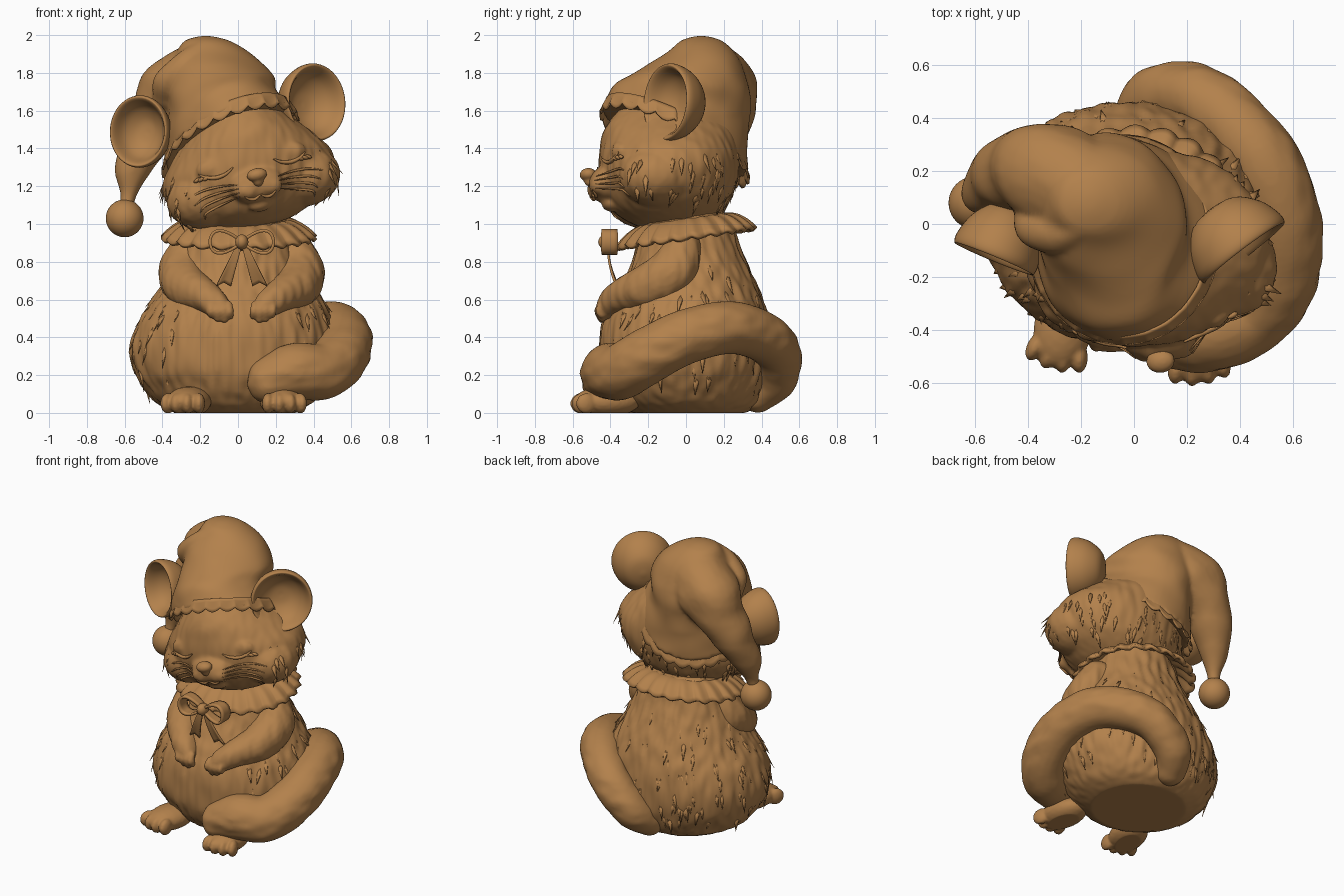
import bpy, bmesh, math, random
from math import sin, cos, pi, radians
from mathutils import Vector, Matrix, Euler, noise
from mathutils.bvhtree import BVHTree

random.seed(4)
if "Cube" in bpy.data.objects:
    bpy.data.objects.remove(bpy.data.objects["Cube"])

BROWN = (0.45, 0.22, 0.072, 1)
clay = bpy.data.materials.new("warm_brown")
clay.use_nodes = True
clay.diffuse_color = BROWN
clay.node_tree.nodes["Principled BSDF"].inputs["Base Color"].default_value = BROWN


def evaluated(obj):
    dg = bpy.context.evaluated_depsgraph_get()
    return bpy.data.meshes.new_from_object(obj.evaluated_get(dg))


def dress(obj):
    obj.data.materials.clear()
    obj.data.materials.append(clay)
    for p in obj.data.polygons:
        p.use_smooth = True
    return obj


def finish(name, bm, voxel=0, soften=4, fur=0, freq=(22, 22, 5)):
    """Turn a bmesh into an object, optionally fused by voxels and roughened."""
    bmesh.ops.recalc_face_normals(bm, faces=bm.faces)
    mesh = bpy.data.meshes.new(name)
    bm.to_mesh(mesh)
    bm.free()
    obj = bpy.data.objects.new(name, mesh)
    bpy.context.collection.objects.link(obj)
    if voxel:
        mod = obj.modifiers.new("fuse", 'REMESH')
        mod.mode, mod.voxel_size = 'VOXEL', voxel
        mod = obj.modifiers.new("soften", 'SMOOTH')
        mod.factor, mod.iterations = 0.5, soften
        fused = evaluated(obj)
        obj.modifiers.clear()
        obj.data = fused
        normals = [v.normal.copy() for v in fused.vertices]
        for v, n in zip(fused.vertices, normals):
            p = Vector([a * b for a, b in zip(v.co, freq)])
            v.co += n * fur * (1 - n.z ** 2) * noise.noise(p)
            v.co.z = max(0, v.co.z)
    return dress(obj)


def samples(points, steps=8):
    """Catmull-Rom interpolation of points of any size."""
    p = [Vector(q) for q in points]
    p = [p[0]] + p + [p[-1]]
    out = []
    for a, b, c, d in zip(p, p[1:], p[2:], p[3:]):
        for i in range(steps):
            t = i / steps
            out.append((b * 2 + (c - a) * t + (a * 2 - b * 5 + c * 4 - d) * t ** 2
                        + (b * 3 - a - c * 3 + d) * t ** 3) * 0.5)
    return out + [p[-1]]


def ball(bm, loc, size, turn=0, detail=3):
    m = Matrix.LocRotScale(Vector(loc), Euler((0, 0, turn)), Vector(size))
    bmesh.ops.create_icosphere(bm, subdivisions=detail, radius=1, matrix=m)


def chain(bm, points, steps=8):
    for x, y, z, r in samples(points, steps):
        ball(bm, (x, y, z), (r, r, r))


def loft(bm, rings, n=64):
    """Closed skin through ellipses: centre, two radii, slope along x and y."""
    prev = None
    for cx, cy, cz, rx, ry, sx, sy in samples(rings, 6):
        ring = []
        for i in range(n):
            dx, dy = rx * cos(2 * pi * i / n), ry * sin(2 * pi * i / n)
            ring.append(bm.verts.new((cx + dx, cy + dy, cz + dx * sx + dy * sy)))
        if prev:
            for i in range(n):
                j = (i + 1) % n
                bm.faces.new((prev[i], prev[j], ring[j], ring[i]))
        else:
            bm.faces.new(ring[::-1])
        prev = ring
    bm.faces.new(prev)


def sheet(name, fn, nu, nv, thick=0.0):
    """Surface from fn(u, v) with u and v from 0 to 1."""
    bm = bmesh.new()
    g = [[bm.verts.new(fn(i / nu, j / nv)) for j in range(nv + 1)] for i in range(nu + 1)]
    for i in range(nu):
        for j in range(nv):
            bm.faces.new((g[i][j], g[i + 1][j], g[i + 1][j + 1], g[i][j + 1]))
    bmesh.ops.remove_doubles(bm, verts=bm.verts, dist=1e-5)
    if thick:
        bmesh.ops.recalc_face_normals(bm, faces=bm.faces)
        bmesh.ops.solidify(bm, geom=bm.faces[:], thickness=thick)
    return finish(name, bm)


def strands(name, paths, depth):
    """Thin tapered tubes through the given points."""
    cu = bpy.data.curves.new(name, 'CURVE')
    cu.dimensions, cu.bevel_depth, cu.bevel_resolution = '3D', depth, 2
    for path in paths:
        pts = samples(path, 5)
        s = cu.splines.new('POLY')
        s.points.add(len(pts) - 1)
        for i, (sp, p) in enumerate(zip(s.points, pts)):
            sp.co = (*p, 1)
            sp.radius = 1.1 - 0.8 * abs(2 * i / (len(pts) - 1) - 1) ** 2
    tmp = bpy.data.objects.new(name, cu)
    bpy.context.collection.objects.link(tmp)
    mesh = evaluated(tmp)
    bpy.data.objects.remove(tmp)
    obj = bpy.data.objects.new(name, mesh)
    bpy.context.collection.objects.link(obj)
    return dress(obj)


def tufts(name, source, count, accept):
    """Flat fur points whose roots are sunk and whose tips just lift off."""
    bm = bmesh.new()
    faces = [p for p in source.data.polygons if accept(p.center)]
    for p in random.sample(faces, min(count, len(faces))):
        n = p.normal
        down = Vector((random.uniform(-.2, .2), 0, -1))
        d = ((down - n * down.dot(n)).normalized() + n * 0.11).normalized()
        size = random.uniform(0.07, 0.12)
        side = d.cross(n).normalized()
        turn = Matrix((side, d.cross(side), d)).transposed()
        m = Matrix.LocRotScale(p.center - n * 0.008 + d * size * 0.5,
                               turn.to_quaternion(), Vector((1, 0.4, 1)))
        bmesh.ops.create_cone(bm, cap_ends=True, segments=8, radius1=0.02,
                              radius2=0.001, depth=size, matrix=m)
    finish(name, bm)


# Body
bm = bmesh.new()
loft(bm, [(-.02, .02, 0, .31, .3, 0, 0), (-.02, .01, .06, .42, .38, 0, 0),
          (-.02, 0, .2, .52, .45, 0, 0), (-.02, 0, .35, .55, .46, 0, 0),
          (-.01, 0, .5, .51, .44, 0, 0), (0, .01, .62, .44, .39, 0, 0),
          (0, .02, .76, .36, .32, 0, 0), (0, .01, .9, .3, .27, 0, 0),
          (0, 0, 1.06, .25, .24, 0, 0)])
body = finish("body", bm, 0.014, 3, 0.014)
tufts("body_fur", body, 130, lambda c: .15 < c.z < .85 and (c.y > -.1 or abs(c.x) > .3))

# Arms with four fingers each
for name, s in (("left_arm", 1), ("right_arm", -1)):
    bm = bmesh.new()
    chain(bm, [(.02 + s * x, y, z, r) for x, y, z, r in (
        (.27, -.02, .87, .1), (.31, -.07, .75, .13), (.29, -.2, .67, .12),
        (.21, -.33, .625, .09), (.15, -.39, .585, .075), (.125, -.41, .56, .065))])
    for i, tip in enumerate((.515, .495, .5, .52)):
        x = .02 + s * (.07 + .033 * i)
        chain(bm, [(x, -.44, .57, .024), (x - s * .006, -.46, .54, .024),
                   (x - s * .01, -.445, tip, .02)], 4)
    finish(name, bm, 0.01, 2, 0.008)

# Feet with four toes each
for name, fx, fy, turn in (("left_foot", .23, -.42, .12), ("right_foot", -.26, -.37, -.25)):
    bm = bmesh.new()
    out = Matrix.Rotation(turn, 3, 'Z')
    ball(bm, (fx, fy, .06), (.115, .18, .08), turn)
    for i in range(4):
        k = i - 1.5
        p = Vector((fx, fy, .05)) + out @ Vector((k * .057, -.14 + abs(k) * .015, 0))
        ball(bm, p, (.032, .058, .055), turn + k * .15)
    finish(name, bm, 0.01, 2)

# Tail sweeping from the back round to the front
bm = bmesh.new()
chain(bm, [(.02, .38, .1, .1), (.09, .48, .2, .12), (.27, .46, .36, .13), (.47, .26, .45, .14),
           (.56, .02, .41, .145), (.55, -.19, .31, .15), (.45, -.34, .22, .15),
           (.3, -.405, .22, .15), (.17, -.43, .17, .125)], 10)
finish("tail", bm, 0.013, 3, 0.009, (9, 9, 16))

# Head, turned and tilted a little
HEAD = (Matrix.Translation((.05, -.09, 1.28)) @ Matrix.Rotation(radians(-12), 4, 'Y')
        @ Matrix.Rotation(radians(6), 4, 'Z'))
bm = bmesh.new()
loft(bm, [(0, 0, z, rx, ry, 0, 0) for z, rx, ry in (
    (-.3, .08, .07), (-.28, .2, .18), (-.2, .36, .3), (-.08, .45, .355), (.02, .455, .37),
    (.12, .39, .365), (.22, .3, .345), (.33, .2, .26), (.42, .12, .14), (.45, .03, .03))])
ball(bm, (0, -.33, -.08), (.15, .1, .1))
ball(bm, (0, -.3, -.185), (.07, .06, .04))
for s in (1, -1):
    ball(bm, (s * .055, -.365, -.1), (.075, .065, .055))
    ball(bm, (s * .28, -.1, -.09), (.19, .2, .16))
    ball(bm, (s * .2, -.285, .05), (.1, .05, .06))
bm.transform(HEAD)
head = finish("head", bm, 0.012, 5, 0.007)
back = HEAD.inverted()
tufts("head_fur", head, 90, lambda c: -.22 < (back @ c).z < .06
      and (abs((back @ c).x) > .36 or (back @ c).y > 0))
skin = BVHTree.FromPolygons([v.co for v in head.data.vertices],
                            [p.vertices[:] for p in head.data.polygons])


def on_face(x, z, lift=0.003):
    d = (HEAD.to_3x3() @ Vector((0, 1, 0))).normalized()
    hit = skin.ray_cast(HEAD @ Vector((x, -2, z)), d)[0]
    return (hit or HEAD @ Vector((x, -.1, z))) - d * lift


# Nose, mouth, closed eyes and whiskers
bm = bmesh.new()
ball(bm, (0, -.43, -.03), (.055, .045, .036))
ball(bm, (0, -.415, -.055), (.032, .04, .04))
bm.transform(HEAD)
finish("nose", bm, 0.007, 4)
strands("mouth", [[on_face(s * x, z) for x, z in ((0, -.135), (.03, -.152), (.06, -.148), (.085, -.13))]
                  for s in (1, -1)], 0.009)
lashes, whiskers = [], []
for s in (1, -1):
    lashes.append([on_face(s * x, z, .006) for x, z in
                   ((.11, .035), (.15, .01), (.2, 0), (.25, .01), (.29, .035))])
    for x in (.24, .265, .285):
        lashes.append([on_face(s * x, .015, .005), on_face(s * (x + .035), 0, .01)])
    for i in range(4):
        whiskers.append([on_face(s * x, z, .004) for x, z in (
            (.11, -.06 - .022 * i), (.2, -.05 - .032 * i), (.29, -.055 - .04 * i),
            (.37 - .025 * i, -.08 - .042 * i))])
strands("eyelashes", lashes, 0.01)
strands("whiskers", whiskers, 0.006)

# Cupped ears
CUP = samples([(0, .2), (.5, .18), (.85, .11), (1, .03), (.98, -.01), (.88, 0),
               (.68, .07), (.35, .115), (0, .125)], 4)
for name, loc, aim, w, h in (("left_ear", (.41, -.1, 1.645), (.6, -.79, .08), .195, .205),
                             ("right_ear", (-.525, -.12, 1.49), (-.38, -.92, .05), .165, .19)):
    m = Matrix.LocRotScale(Vector(loc), Vector(aim).to_track_quat('Z', 'Y'), Vector((w, h, 1)))

    def cup(u, v):
        r, d = CUP[round(v * (len(CUP) - 1))]
        return m @ Vector((r * cos(2 * pi * u), r * sin(2 * pi * u), -d))
    sheet(name, cup, 48, len(CUP) - 1)

# Nightcap with side fold, drooping tip, pompom and scalloped trim
bm = bmesh.new()
loft(bm, [(-.04, -.06, 1.44, .35, .385, .36, -.43), (-.08, -.03, 1.59, .29, .36, .3, -.36),
          (-.09, .02, 1.71, .28, .32, .2, -.22), (-.11, .06, 1.82, .25, .26, .05, -.1),
          (-.14, .08, 1.91, .195, .18, 0, 0), (-.165, .08, 1.97, .12, .11, 0, 0),
          (-.17, .08, 1.995, .03, .03, 0, 0)])
chain(bm, [(-.17, .11, 1.78, .2), (-.32, .19, 1.7, .195), (-.42, .2, 1.58, .155),
           (-.5, .17, 1.43, .125), (-.56, .13, 1.29, .09), (-.58, .1, 1.17, .05),
           (-.595, .08, 1.08, .035)])
chain(bm, [(-.4, .04, 1.67, .06), (-.37, -.01, 1.75, .07), (-.29, -.04, 1.84, .07),
           (-.2, -.01, 1.91, .06)])
finish("nightcap", bm, 0.014, 5, 0.018, (5, 5, 7))
bm = bmesh.new()
ball(bm, (-.6, .08, 1.03), (.1, .1, .1), detail=4)
finish("pompom", bm)


def trim(u, v):
    a = 2 * pi * u
    dx, dy = (.325 + .04 * v) * cos(a), (.365 + .033 * v) * sin(a)
    drop = .06 - v * (.07 + .03 * abs(sin(12 * a)))
    return (-.04 + dx, -.06 + dy, 1.44 + .36 * dx - .43 * dy + drop)


sheet("cap_trim", trim, 264, 4, 0.01)


# Ruffled collar
def ruffle(u, v):
    a = 2 * pi * u
    r = .23 + .165 * v + .022 * v * abs(sin(11 * a))
    y = r * .9 * sin(a)
    return (.005 + r * cos(a), y, 1.03 - .1 * v ** 2 + .14 * y + .008 * v * sin(22 * a))


sheet("collar", ruffle, 264, 8, 0.022)

# Bow with two loops and two ribbon ends
for side, s in (("left", 1), ("right", -1)):
    sheet(side + "_bow_loop", lambda u, v: (
        .02 + s * (.088 - .088 * cos(2 * pi * u)), -.405 - (v - .5) * (.04 + .05 * sin(pi * u)),
        .905 + .09 * sin(2 * pi * u) * (.7 - .3 * cos(2 * pi * u))), 40, 4, 0.016)
    sheet(side + "_ribbon", lambda u, v: (
        .02 + s * (.01 + .085 * u) + (v - .5) * (.03 + .045 * u),
        -.42 + .045 * u - .012 * sin(pi * u), .9 - .21 * u - .04 * u * abs(v - .5)), 12, 6, 0.012)
bm = bmesh.new()
ball(bm, (.02, -.42, .905), (.035, .045, .04))
finish("bow_knot", bm)
